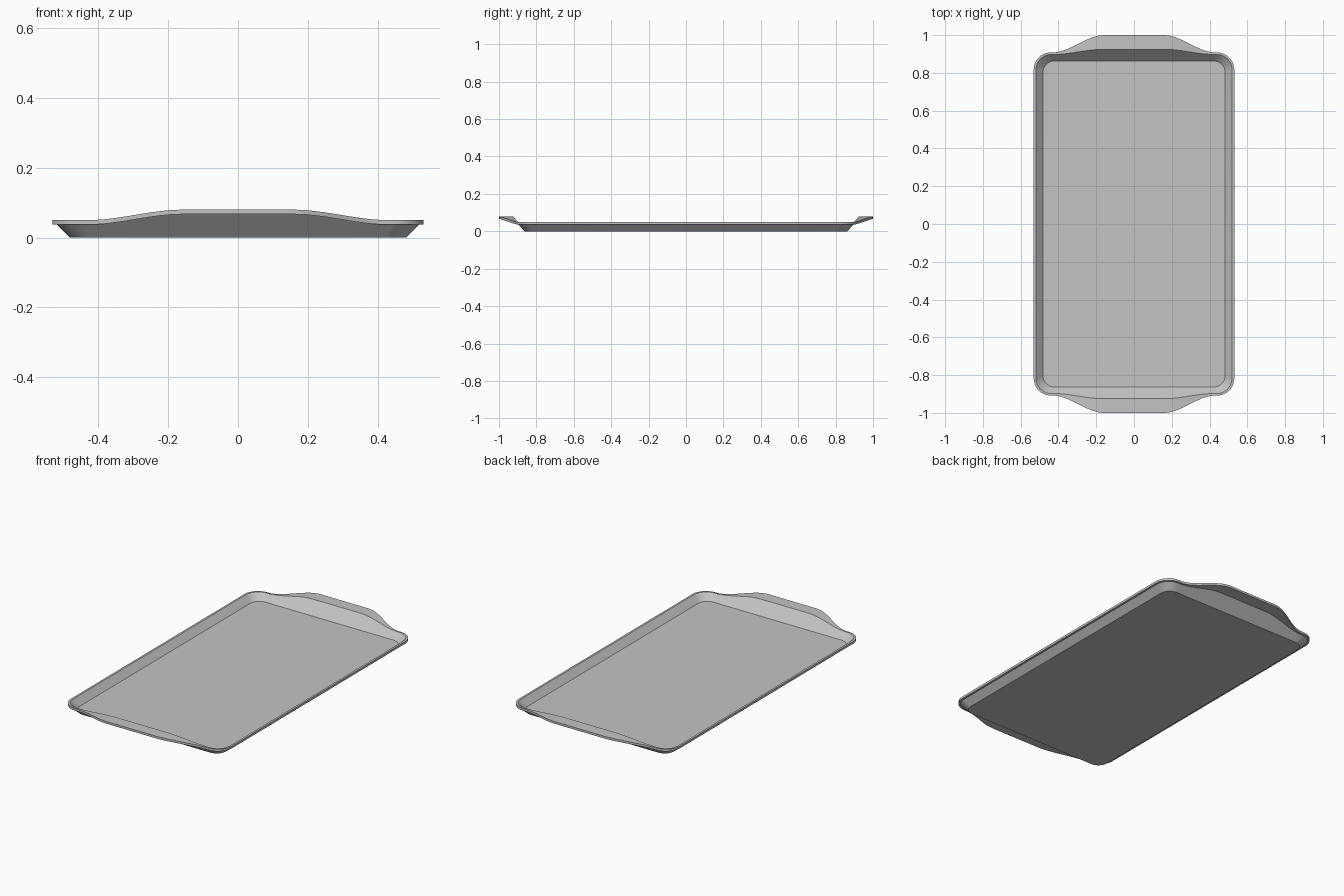
import bpy, bmesh, math

cube = bpy.data.objects.get("Cube")
if cube:
    bpy.data.objects.remove(cube, do_unlink=True)

THICK = 0.013        # sheet thickness, measured vertically
CORNER_STEPS = 10
END_STEPS = 32

metal = bpy.data.materials.new("brushed_grey_metal")
metal.use_nodes = True
grey = (0.55, 0.55, 0.55, 1)
metal.diffuse_color = grey
metal.node_tree.nodes["Principled BSDF"].inputs["Base Color"].default_value = grey


def swell(x):
    """Handle strength: full in the middle of an end, fading to none at the corners."""
    t = min(max((0.43 - abs(x)) / 0.27, 0), 1)
    return t * t * (3 - 2 * t)


def outline(hx, hy, r, z, reach, lift):
    """Rounded rectangle whose two ends bulge out and rise into handles."""
    pts = []
    for sx, sy, start in ((1, 1, 0), (-1, 1, 90), (-1, -1, 180), (1, -1, 270)):
        for i in range(CORNER_STEPS + 1):
            a = math.radians(start + 90 * i / CORNER_STEPS)
            pts.append((sx * (hx - r) + r * math.cos(a), sy * (hy - r) + r * math.sin(a)))
        if start in (0, 180):
            for i in range(1, END_STEPS):
                pts.append((sx * (hx - r) * (1 - 2 * i / END_STEPS), sy * hy))
    result = []
    for x, y in pts:
        w = swell(x) if abs(y) > hy - 0.001 else 0
        result.append((x, y + math.copysign(reach * w, y), z + lift * w))
    return result


# Floor edge, top of the sloping wall, outer edge of the rim
loops = [
    outline(0.482, 0.863, 0.06, THICK, 0, 0),
    outline(0.519, 0.897, 0.08, 0.05, 0.028, 0.03),
    outline(0.531, 0.908, 0.09, 0.05, 0.092, 0.03),
]

bm = bmesh.new()
top = [[bm.verts.new(p) for p in loop] for loop in loops]
under = [[bm.verts.new((x, y, z - THICK)) for x, y, z in loop] for loop in loops]


def bridge(a, b):
    n = len(a)
    for i in range(n):
        j = (i + 1) % n
        bm.faces.new((a[i], a[j], b[j], b[i]))


# Upper and lower skins, joined by the outer lip
for skin in (top, under):
    bm.faces.new(skin[0])
    bridge(skin[0], skin[1])
    bridge(skin[1], skin[2])
bridge(top[2], under[2])
bmesh.ops.recalc_face_normals(bm, faces=bm.faces[:])

mesh = bpy.data.meshes.new("baking_tray")
bm.to_mesh(mesh)
bm.free()
mesh.materials.append(metal)
tray = bpy.data.objects.new("baking_tray", mesh)
bpy.context.collection.objects.link(tray)

bpy.ops.object.select_all(action='DESELECT')
tray.select_set(True)
bpy.context.view_layer.objects.active = tray
bpy.ops.object.shade_smooth_by_angle(angle=math.radians(25))
